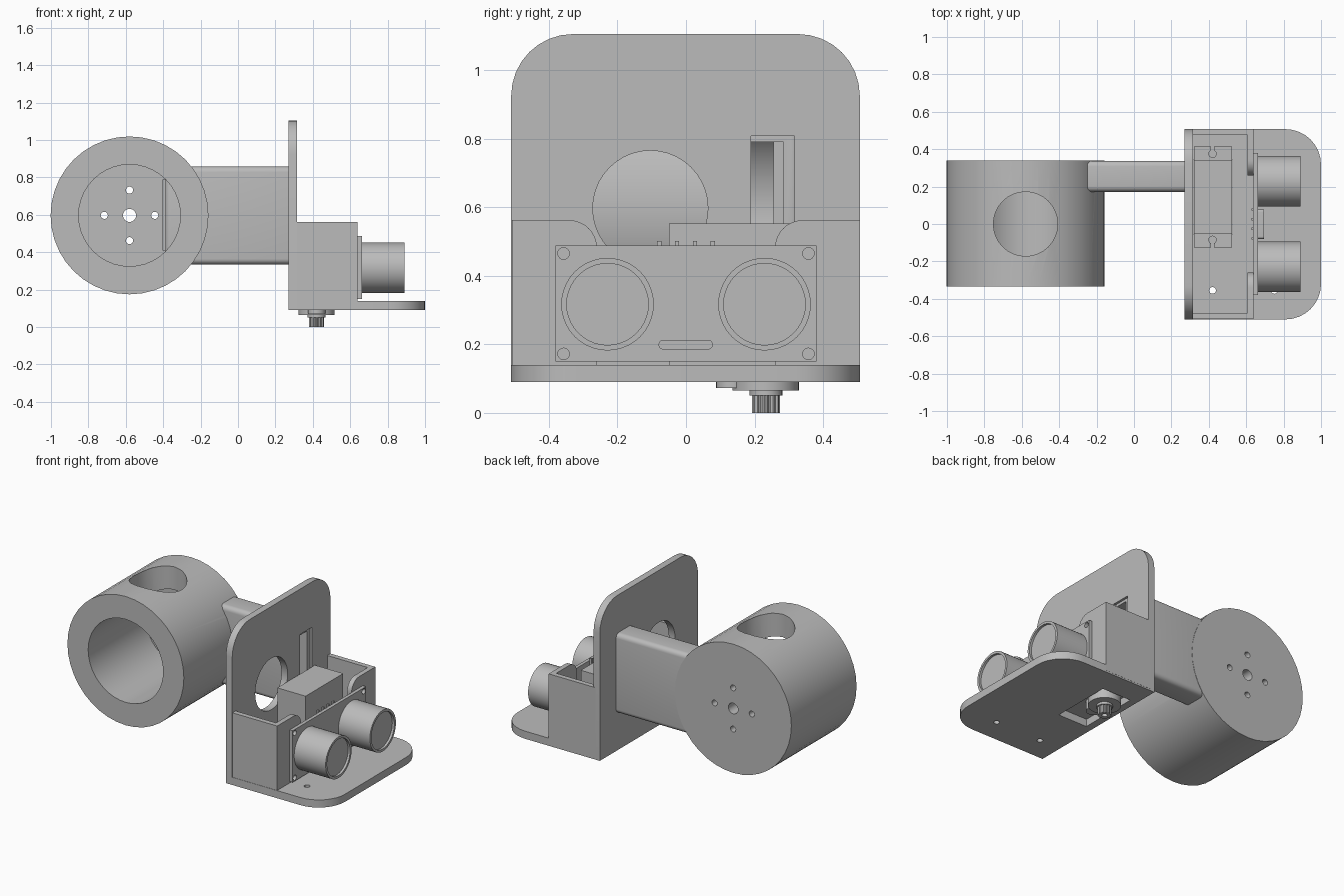
import bpy, bmesh, math
from mathutils import Vector, Matrix

if "Cube" in bpy.data.objects:
    bpy.data.objects.remove(bpy.data.objects["Cube"])

GREY = (0.5, 0.5, 0.5, 1)
mat = bpy.data.materials.new("plain grey")
mat.use_nodes = True
mat.diffuse_color = GREY
mat.node_tree.nodes["Principled BSDF"].inputs["Base Color"].default_value = GREY


def finish(bm, name):
    bmesh.ops.recalc_face_normals(bm, faces=bm.faces)
    mesh = bpy.data.meshes.new(name)
    bm.to_mesh(mesh)
    bm.free()
    ob = bpy.data.objects.new(name, mesh)
    bpy.context.collection.objects.link(ob)
    mesh.materials.append(mat)
    return ob


def box(name, x, y, z):
    bm = bmesh.new()
    bmesh.ops.create_cube(bm, size=1)
    for v in bm.verts:
        v.co = [lim[0] + (c + 0.5) * (lim[1] - lim[0]) for c, lim in zip(v.co, (x, y, z))]
    return finish(bm, name)


def cyl(name, axis, centre, r, lo, hi, seg=32):
    """Cylinder along an axis; centre holds the two other coordinates in xyz order."""
    bm = bmesh.new()
    bmesh.ops.create_cone(bm, cap_ends=True, segments=seg, radius1=r, radius2=r, depth=hi - lo)
    if axis == "x":
        bm.transform(Matrix.Rotation(math.pi / 2, 4, "Y"))
        pos = ((lo + hi) / 2, *centre)
    elif axis == "y":
        bm.transform(Matrix.Rotation(math.pi / 2, 4, "X"))
        pos = (centre[0], (lo + hi) / 2, centre[1])
    else:
        pos = (*centre, (lo + hi) / 2)
    bm.transform(Matrix.Translation(pos))
    return finish(bm, name)


def prism(name, axis, corners, lo, hi):
    """Extrude an outline of (a, b, corner radius) along x or z."""
    pts = []
    for i, (a, b, r) in enumerate(corners):
        p = Vector((a, b))
        if not r:
            pts.append(p)
            continue
        u = (Vector(corners[i - 1][:2]) - p).normalized()
        w = (Vector(corners[(i + 1) % len(corners)][:2]) - p).normalized()
        for k in range(9):
            t = k / 8 * math.pi / 2
            pts.append(p + r * (u * (1 - math.sin(t)) + w * (1 - math.cos(t))))
    bm = bmesh.new()
    place = (lambda p: (lo, p.x, p.y)) if axis == "x" else (lambda p: (p.x, p.y, lo))
    face = bm.faces.new([bm.verts.new(place(p)) for p in pts])
    out = bmesh.ops.extrude_face_region(bm, geom=[face])
    step = Vector((hi - lo, 0, 0) if axis == "x" else (0, 0, hi - lo))
    bmesh.ops.translate(bm, vec=step, verts=[g for g in out["geom"] if isinstance(g, bmesh.types.BMVert)])
    return finish(bm, name)


def cut(ob, *cutters):
    for c in cutters:
        m = ob.modifiers.new("cut", "BOOLEAN")
        m.operation, m.solver, m.object = "DIFFERENCE", "EXACT", c
    bpy.context.view_layer.update()
    new = bpy.data.meshes.new_from_object(ob.evaluated_get(bpy.context.evaluated_depsgraph_get()))
    ob.modifiers.clear()
    ob.data = new
    for c in cutters:
        bpy.data.objects.remove(c)
    return ob


def channel():
    return box("channel_cutter", (-0.45, 0.4), (0.19, 0.285), (0.41, 0.79))


# Drum, open at the front, with a round window on top and holes in its back
BX, BZ = -0.58, 0.597
drum_holes = [cyl("bore", "y", (BX, BZ), 0.272, -0.5, 0.255, 40),
              cyl("window", "z", (BX, 0.0), 0.172, BZ, 1.3),
              cyl("shaft_hole", "y", (BX, BZ), 0.035, 0.2, 0.5, 24)]
for k in range(4):
    a = k * math.pi / 2
    drum_holes.append(cyl("screw_hole", "y", (BX + 0.135 * math.cos(a), BZ + 0.135 * math.sin(a)),
                          0.019, 0.2, 0.5, 16))
drum_holes.append(box("drum_channel", (-0.4, 0), (0.19, 0.285), (0.41, 0.79)))
cut(cyl("drum", "y", (BX, BZ), 0.422, -0.335, 0.34, 40), *drum_holes)

# Rounded arm joining the drum to the bracket
arm = box("arm", (-0.39, 0.3), (0.172, 0.338), (0.335, 0.858))
bev = arm.modifiers.new("round", "BEVEL")
bev.width, bev.segments = 0.03, 5
cut(arm, channel())

# Upright plate with a round opening and a cable slot
plate = prism("back_plate", "x", [(-0.51, 0.09, 0), (0.507, 0.09, 0), (0.507, 1.105, 0.18),
                                  (-0.51, 1.105, 0.18)], 0.27, 0.315)
cut(plate, cyl("opening", "x", (-0.104, 0.597), 0.168, 0.2, 0.4, 40),
    box("slot", (0.2, 0.4), (0.19, 0.317), (0.39, 0.808)))

# Base plate with servo opening and two screw holes
base = prism("base_plate", "z", [(0.27, -0.51, 0), (1.0, -0.51, 0.19), (1.0, 0.507, 0.19),
                                 (0.27, 0.507, 0)], 0.09, 0.14)
cut(base, box("servo_opening", (0.318, 0.527), (-0.055, 0.345), (0, 0.3)),
    *[cyl("base_hole", "z", (x, -0.355), 0.018, 0, 0.3, 16) for x in (0.42, 0.75)])

# Housing side walls and the two front wall halves
for side, s in (("left", 1), ("right", -1)):
    box(side + "_wall", (0.3, 0.64), sorted((s * 0.475, s * 0.508)), (0.1, 0.562))
    half = [(s * 0.5, 0.1, 0), (s * 0.5, 0.562, 0), (s * 0.26, 0.562, 0.08), (s * 0.26, 0.1, 0)]
    wall = prism(side + "_front_wall", "x", half, 0.608, 0.64)
    cut(wall, *[cyl("hole", "x", (s * 0.357, z), 0.017, 0.5, 0.7, 16) for z in (0.172, 0.465)])

# Servo: case, slotted ears, gear cover and toothed shaft
box("servo_case", (0.32, 0.525), (-0.05, 0.34), (0.135, 0.552))
for name, y, out in (("servo_ear_left", (0.335, 0.415), 0.415), ("servo_ear_right", (-0.125, -0.045), -0.125)):
    mid = sum(y) / 2
    cut(box(name, (0.32, 0.525), y, (0.23, 0.275)),
        cyl("ear_hole", "z", (0.42, mid), 0.02, 0.1, 0.4, 16),
        box("ear_slot", (0.412, 0.428), sorted((mid, out * 1.2)), (0.1, 0.4)))
cyl("gear_cover", "z", (0.42, 0.233), 0.097, 0.065, 0.15, 32)
cyl("small_gear_cover", "z", (0.42, 0.135), 0.047, 0.072, 0.15, 24)
cyl("shaft_collar", "z", (0.42, 0.233), 0.048, 0.05, 0.07, 24)
shaft = bmesh.new()
ring = []
for i in range(48):
    a, r = i * math.tau / 48, 0.041 if i % 4 < 2 else 0.035
    ring.append(shaft.verts.new((0.42 + r * math.cos(a), 0.233 + r * math.sin(a), 0)))
cap = shaft.faces.new(ring)
ext = bmesh.ops.extrude_face_region(shaft, geom=[cap])
bmesh.ops.translate(shaft, vec=(0, 0, 0.055),
                    verts=[g for g in ext["geom"] if isinstance(g, bmesh.types.BMVert)])
cut(finish(shaft, "servo_shaft"), cyl("shaft_bore", "z", (0.42, 0.233), 0.017, -0.1, 0.035, 16))

# Sensor board with corner holes, two cans, crystal and pins
board = box("sensor_board", (0.64, 0.662), (-0.38, 0.38), (0.15, 0.488))
cut(board, *[cyl("board_hole", "x", (y, z), 0.017, 0.5, 0.8, 16)
             for y in (-0.357, 0.357) for z in (0.172, 0.465)])
for side, y in (("left", 0.229), ("right", -0.229)):
    cut(cyl(side + "_sensor_can", "x", (y, 0.317), 0.135, 0.655, 0.89, 40),
        cyl("recess", "x", (y, 0.317), 0.119, 0.875, 1.0, 40))
prism("crystal", "x", [(-0.08, 0.185, 0.0135), (0.078, 0.185, 0.0135), (0.078, 0.213, 0.0135),
                       (-0.08, 0.213, 0.0135)], 0.655, 0.695)
for k in range(4):
    y = -0.078 + k * 0.052
    box("sensor_pin", (0.628, 0.64), (y - 0.006, y + 0.006), (0.42, 0.502))

# Smooth curved surfaces, keep edges sharp
bpy.ops.object.select_all(action="DESELECT")
for ob in bpy.context.collection.objects:
    if ob.type == "MESH" and mat.name in ob.data.materials:
        ob.select_set(True)
        bpy.context.view_layer.objects.active = ob
bpy.ops.object.shade_smooth_by_angle(angle=math.radians(30))
